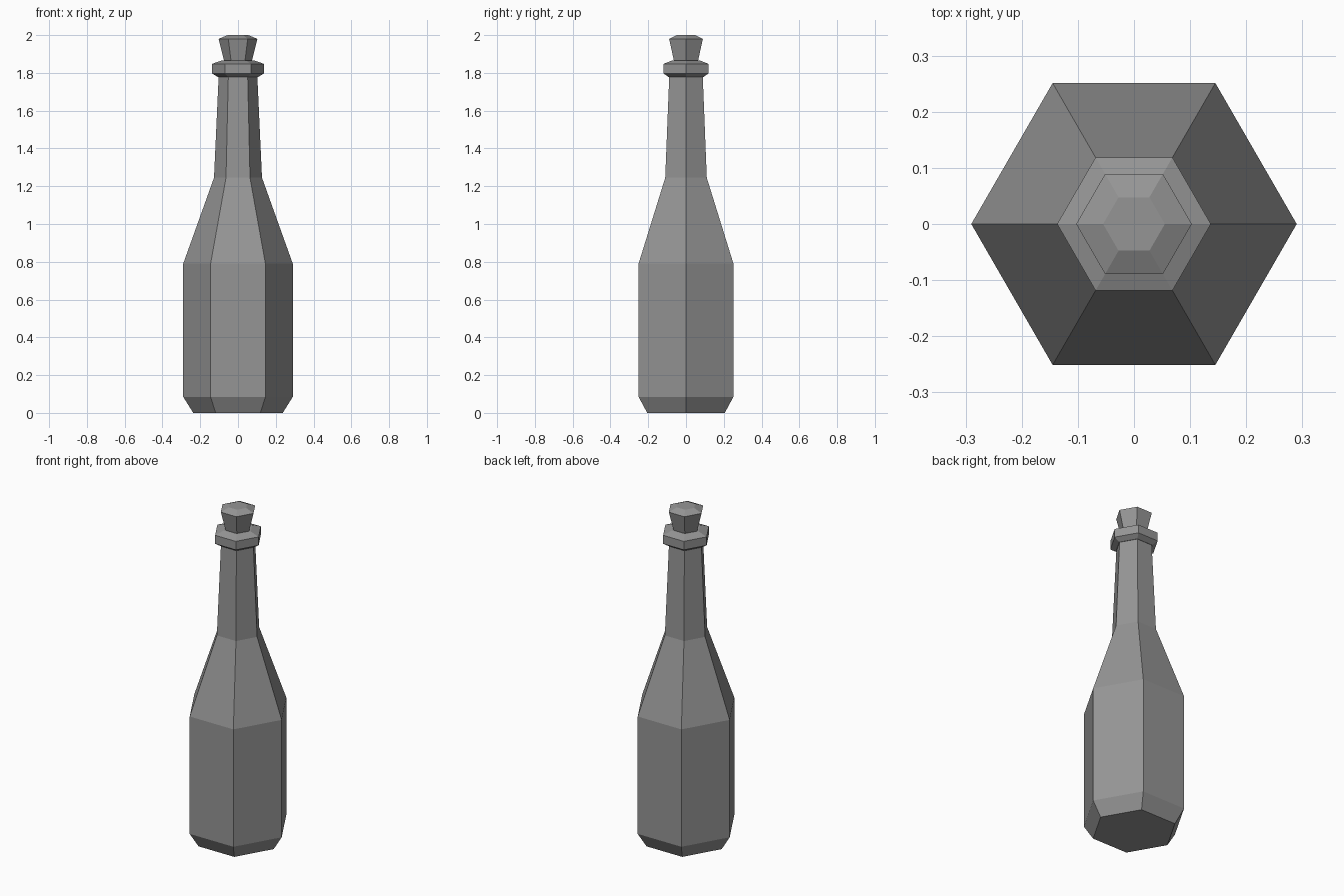
import bpy
import bmesh
from math import cos, sin, tau

SIDES = 6

cube = bpy.data.objects.get("Cube")
if cube:
    bpy.data.objects.remove(cube, do_unlink=True)

grey = bpy.data.materials.new("grey")
grey.use_nodes = True
colour = (0.3, 0.3, 0.3, 1)
grey.diffuse_color = colour
grey.node_tree.nodes["Principled BSDF"].inputs["Base Color"].default_value = colour


def lathe(name, profile):
    """Flat-sided solid from (radius, height) pairs, capped at both ends."""
    bm = bmesh.new()
    rings = [[bm.verts.new((r * cos(tau * i / SIDES), r * sin(tau * i / SIDES), z))
              for i in range(SIDES)] for r, z in profile]
    for low, high in zip(rings, rings[1:]):
        for i in range(SIDES):
            j = (i + 1) % SIDES
            bm.faces.new((low[i], low[j], high[j], high[i]))
    bm.faces.new(rings[0][::-1])
    bm.faces.new(rings[-1])
    mesh = bpy.data.meshes.new(name)
    bm.to_mesh(mesh)
    bm.free()
    mesh.materials.append(grey)
    obj = bpy.data.objects.new(name, mesh)
    bpy.context.collection.objects.link(obj)
    return obj


# Body with chamfered base, sloping shoulder and tapered neck
lathe("bottle_body", [(0.237, 0), (0.29, 0.085), (0.29, 0.79),
                      (0.127, 1.245), (0.102, 1.79)])
# Collar around the mouth
lathe("bottle_lip", [(0.105, 1.777), (0.137, 1.797), (0.137, 1.848), (0.085, 1.866)])
# Stopper, wider at the top
lathe("stopper", [(0.07, 1.85), (0.103, 1.98), (0.055, 2.0)])
